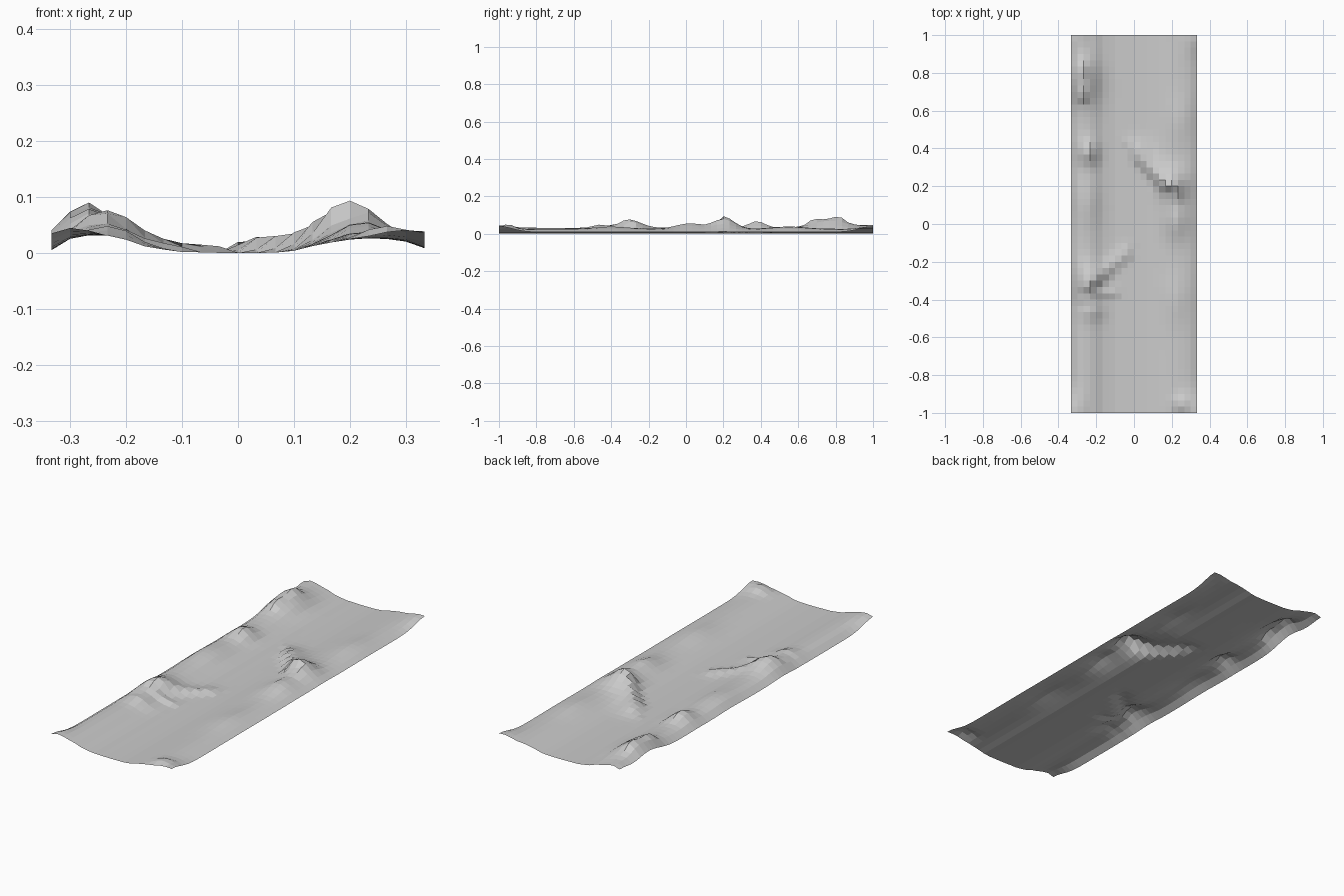
import bpy
import bmesh
from math import exp
from mathutils import Vector

cube = bpy.data.objects.get("Cube")
if cube:
    bpy.data.objects.remove(cube)

COLS, ROWS = 20, 60
HALF_W, HALF_L = 0.333, 1.0

# Valley cross-section: x, height
PROFILE = [(-0.34, 0.004), (-0.29, 0.028), (-0.25, 0.034), (-0.2, 0.024), (-0.15, 0.008),
           (-0.1, 0.002), (0, 0), (0.08, 0.001), (0.14, 0.013), (0.19, 0.024),
           (0.25, 0.027), (0.29, 0.022), (0.34, 0.008)]

# Mounds: x, y, height, x spread, y spread
MOUNDS = [(-0.28, 0.77, 0.05, 0.09, 0.12), (-0.27, 0.68, 0.02, 0.025, 0.03),
          (-0.27, 0.82, 0.02, 0.025, 0.03), (-0.24, 0.38, 0.036, 0.05, 0.06),
          (-0.25, 0.12, 0.014, 0.07, 0.12), (-0.24, -0.28, 0.03, 0.07, 0.08),
          (-0.22, -0.46, 0.018, 0.06, 0.05), (0.21, 0.2, 0.04, 0.07, 0.08),
          (0.22, 0.02, 0.03, 0.06, 0.1), (0.25, -0.95, 0.022, 0.04, 0.04),
          (0.22, -0.4, 0.012, 0.06, 0.12), (0.24, 0.55, 0.012, 0.06, 0.12)]

# Spurs: start, end, start height, end height, width on the left, width on the right
SPURS = [((0.02, 0.36), (0.17, 0.2), 0.03, 0.035, 0.07, 0.025),
         ((-0.04, -0.16), (-0.25, -0.34), 0.014, 0.022, 0.022, 0.045),
         ((-0.1, -0.36), (-0.28, -0.39), 0.01, 0.014, 0.02, 0.025)]


def bell(d):
    return exp(-d * d)


def valley(x):
    for (x0, z0), (x1, z1) in zip(PROFILE, PROFILE[1:]):
        if x <= x1:
            t = (x - x0) / (x1 - x0)
            return z0 + (z1 - z0) * t * t * (3 - 2 * t)
    return PROFILE[-1][1]


def spur(p, a, b, za, zb, left, right):
    a, b = Vector(a), Vector(b)
    run = b - a
    t = max(0, min(1, (p - a).dot(run) / run.length_squared))
    off = p - a - run * t
    side = run.x * off.y - run.y * off.x
    width = left if side > 0 else right
    return (za + (zb - za) * t) * bell(off.length / width)


def height(x, y):
    z = valley(x)
    for mx, my, h, sx, sy in MOUNDS:
        z += h * bell((x - mx) / sx) * bell((y - my) / sy)
    z += sum(spur(Vector((x, y)), *s) for s in SPURS)
    # Upturned corners
    edge = max(0, abs(x) - 0.24) / 0.093
    z += 0.03 * edge * bell((1 - abs(y)) / 0.1)
    return z


# Terrain sheet
bm = bmesh.new()
bmesh.ops.create_grid(bm, x_segments=COLS, y_segments=ROWS, size=1)
for v in bm.verts:
    x, y = v.co.x * HALF_W, v.co.y * HALF_L
    v.co = (x, y, height(x, y))
lowest = min(v.co.z for v in bm.verts)
for v in bm.verts:
    v.co.z -= lowest
mesh = bpy.data.meshes.new("valley_terrain")
bm.to_mesh(mesh)
bm.free()
terrain = bpy.data.objects.new("valley_terrain", mesh)
bpy.context.collection.objects.link(terrain)

# Plain grey surface
grey = bpy.data.materials.new("stone_grey")
grey.use_nodes = True
colour = (0.6, 0.6, 0.6, 1)
grey.diffuse_color = colour
grey.node_tree.nodes["Principled BSDF"].inputs["Base Color"].default_value = colour
mesh.materials.append(grey)
